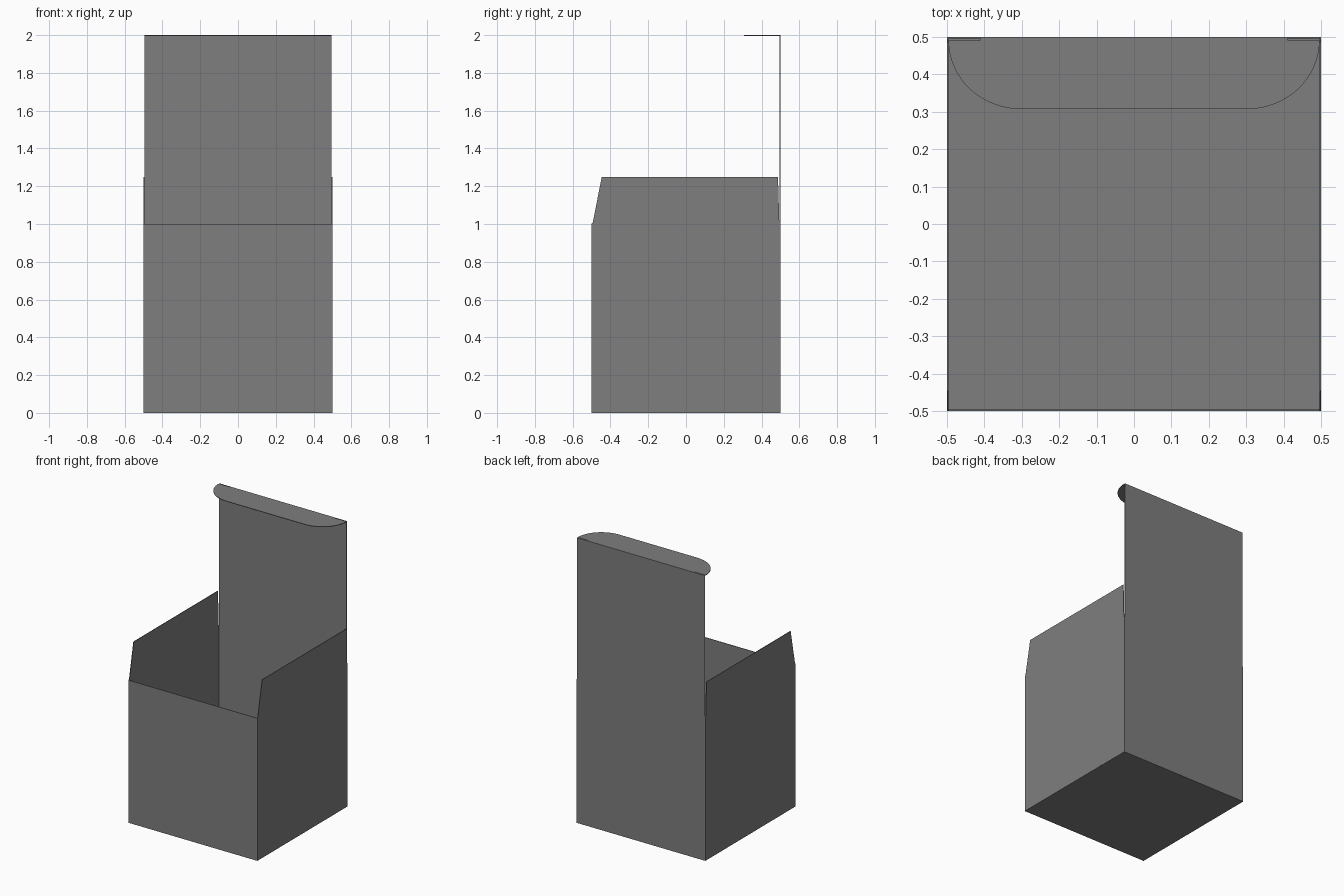
import bpy, bmesh, math
from mathutils import Vector

if "Cube" in bpy.data.objects:
    bpy.data.objects.remove(bpy.data.objects["Cube"])

T = 0.004  # card thickness

# Dark grey card
card = bpy.data.materials.new("dark_grey_card")
card.diffuse_color = (0.21, 0.21, 0.21, 1)
card.use_nodes = True
card.node_tree.nodes["Principled BSDF"].inputs["Base Color"].default_value = card.diffuse_color


def panel(name, outline, place, inward):
    """Thin card sheet: 2D outline placed in space, thickened inward."""
    bm = bmesh.new()
    face = bm.faces.new([bm.verts.new(place(u, v)) for u, v in outline])
    new = bmesh.ops.extrude_face_region(bm, geom=[face], use_keep_orig=True)["geom"]
    verts = [g for g in new if isinstance(g, bmesh.types.BMVert)]
    bmesh.ops.translate(bm, verts=verts, vec=Vector(inward) * T)
    bmesh.ops.recalc_face_normals(bm, faces=bm.faces)
    mesh = bpy.data.meshes.new(name)
    bm.to_mesh(mesh)
    bm.free()
    mesh.materials.append(card)
    obj = bpy.data.objects.new(name, mesh)
    bpy.context.collection.objects.link(obj)
    return obj


def rect(x0, y0, x1, y1):
    return [(x0, y0), (x1, y0), (x1, y1), (x0, y1)]


# Floor and front wall
panel("floor", rect(-0.5, -0.5, 0.5, 0.5), lambda u, v: (u, v, 0), (0, 0, 1))
panel("front_wall", rect(-0.5, 0, 0.5, 1), lambda u, v: (u, -0.5, v), (0, 1, 0))

# Back wall running up into the raised, slightly narrower lid
back = [(-0.5, 0), (0.5, 0), (0.5, 1), (0.496, 1), (0.496, 2),
        (-0.496, 2), (-0.496, 1), (-0.5, 1)]
panel("back_wall_and_lid", back, lambda u, v: (u, 0.5, v), (0, -1, 0))

# Side walls with tapered dust flaps standing upright
side = [(-0.5, 0), (0.5, 0), (0.5, 1), (0.494, 1.01), (0.487, 1.25),
        (-0.446, 1.25), (-0.493, 1.01), (-0.5, 1)]
for label, s in (("left", -1), ("right", 1)):
    panel(label + "_wall_and_flap", side, lambda u, v: (s * 0.5, u, v), (-s, 0, 0))

# Tuck flap: rounded front corners and a locking slit at each end of the fold
half = [(0.41, 0.5), (0.41, 0.492), (0.496, 0.492)]
for i in range(17):
    a = math.radians(90 * i / 16)
    half.append((0.301 + 0.195 * math.cos(a), 0.49 - 0.183 * math.sin(a)))
tuck = half + [(-x, y) for x, y in reversed(half)]
panel("tuck_flap", tuck, lambda u, v: (u, v, 2), (0, 0, -1))
